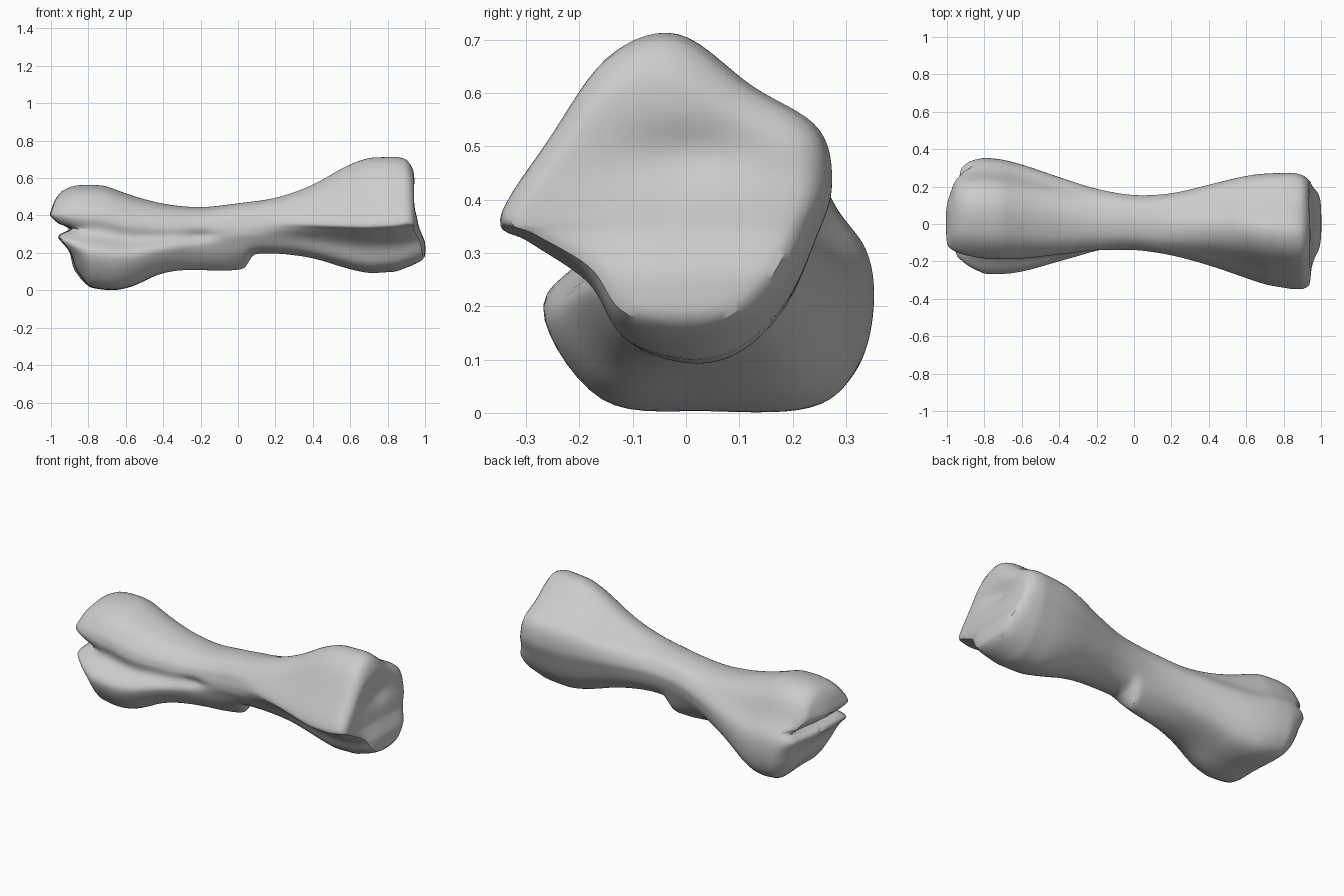
import bpy, bmesh, math
from mathutils import Vector

if "Cube" in bpy.data.objects:
    bpy.data.objects.remove(bpy.data.objects["Cube"], do_unlink=True)

AROUND = 96      # points in each ring
RINGS = 100      # rings along the shaft
CAP_RINGS = 14   # concentric rings closing each end

# Cross-sections (y, z), from the underside round the back, over the top and down the front
grooved_end = [(.05, .002), (.24, .005), (.32, .07), (.35, .18), (.34, .29), (.28, .38), (.21, .51),
               (.09, .565), (-.07, .535), (-.16, .45), (-.185, .38), (-.175, .3), (-.27, .19), (-.155, .02)]
middle = [(0, 0), (.08, .03), (.13, .1), (.15, .17), (.15, .22), (.12, .28), (.07, .31),
          (0, .32), (-.07, .3), (-.115, .25), (-.13, .2), (-.135, .15), (-.125, .1), (-.08, .03)]
tall_end = [(0, .09), (.1, .115), (.185, .2), (.24, .32), (.27, .42), (.245, .53), (.12, .61),
            (-.02, .71), (-.15, .665), (-.26, .505), (-.35, .355), (-.3, .315), (-.185, .235), (-.12, .13)]

# Extents of the bone along its length: x, front, back, bottom, top
extents = [
    (-.9, -.19, .3, .1, .53), (-.86, -.24, .34, .05, .56), (-.8, -.27, .355, .015, .565),
    (-.7, -.27, .345, 0, .56), (-.6, -.26, .32, 0, .515), (-.4, -.2, .25, .1, .46),
    (-.2, -.145, .185, .16, .44), (0, -.135, .15, .19, .465),
    (.2, -.165, .16, .2, .49), (.4, -.22, .21, .175, .56),
    (.6, -.29, .26, .11, .68), (.7, -.325, .27, .09, .71), (.85, -.35, .275, .1, .715),
    (.91, -.35, .26, .13, .7), (.94, -.33, .23, .16, .64)]

# How far each end face bulges along x, by height
cleft_bulge = [(0, .05), (.08, .045), (.2, .015), (.25, -.025), (.28, -.055), (.3, -.045),
               (.33, .03), (.355, -.05), (.4, -.1), (.48, -.075), (.56, -.03)]
lip_bulge = [(.1, 0), (.15, .04), (.18, .06), (.26, .055), (.34, .02), (.45, 0), (.7, 0)]


def lookup(table, t):
    """Linear interpolation of the rows of a table by their first value."""
    if t <= table[0][0]:
        return table[0][1:]
    for a, b in zip(table, table[1:]):
        if t <= b[0]:
            f = (t - a[0]) / (b[0] - a[0])
            return [p + (q - p) * f for p, q in zip(a[1:], b[1:])]
    return table[-1][1:]


def smoothstep(a, b, t):
    t = min(max((t - a) / (b - a), 0), 1)
    return t * t * (3 - 2 * t)


def closed_spline(points):
    """Smooth closed curve through the points."""
    n, result = len(points), []
    for k in range(AROUND):
        t = k * n / AROUND
        i = int(t)
        f = t - i
        a, b, c, d = (Vector(points[(i + j) % n]) for j in (-1, 0, 1, 2))
        result.append(b + (c - a) * f / 2 + (a - 2.5 * b + 2 * c - d / 2) * f ** 2
                      + (1.5 * (b - c) + (d - a) / 2) * f ** 3)
    return result


sections = [closed_spline(p) for p in (grooved_end, middle, tall_end)]


def ring_at(x):
    """Blend the cross-sections and fit them to the extents, averaged around x on the shaft."""
    left = 1 - smoothstep(-.8, -.05, x)
    right = smoothstep(.05, .7, x)
    ring = [a * left + m * (1 - left - right) + b * right for a, m, b in zip(*sections)]
    reach = .07 * smoothstep(.8, .6, abs(x))
    samples = [lookup(extents, x + reach * k / 2) for k in range(-2, 3)]
    front, back, bottom, top = (sum(values) / len(samples) for values in zip(*samples))
    ys, zs = [p.x for p in ring], [p.y for p in ring]
    sy = (back - front) / (max(ys) - min(ys))
    sz = (top - bottom) / (max(zs) - min(zs))
    return [Vector((x, front + (p.x - min(ys)) * sy, bottom + (p.y - min(zs)) * sz)) for p in ring]


def sculpt(p):
    """Shape the end faces, the small hollows and the ridge under the shaft."""
    x, y, z = p
    if x < 0:
        rounding = 1 - .5 * smoothstep(.05, .3, y)
        x += lookup(cleft_bulge, z)[0] * smoothstep(-.76, -.9, p.x) * rounding
    else:
        rounding = math.exp(-((y - .03) / .25) ** 4)
        x += lookup(lip_bulge, z)[0] * smoothstep(.84, .94, p.x) * rounding
        hollow = math.exp(-(y / .12) ** 2 - ((z - .49) / .05) ** 2)
        x -= .025 * hollow * smoothstep(.9, .94, p.x)
    # Pit on the front
    if y < 0:
        y += .02 * math.exp(-((p.x + .2) / .08) ** 2 - ((z - .29) / .03) ** 2)
    # Ridge slanting under the shaft, stopping abruptly past the middle
    along = smoothstep(.085, .035, p.x) * smoothstep(-.5, 0, p.x)
    across = math.exp(-((p.y - .02 - .25 * p.x) / .1) ** 2)
    z -= .08 * along * across * smoothstep(.3, .22, p.z)
    return Vector((x, y, z))


def cap(ring, outward):
    """Concentric rings closing one end, slightly domed at the rim."""
    centre = sum(ring, Vector()) / len(ring)
    rings = []
    for k in range(1, CAP_RINGS):
        s = 1 - k / CAP_RINGS
        dome = Vector((outward * (1 - s ** 4), 0, 0))
        rings.append([centre + (p - centre) * s + dome for p in ring])
    return rings


# Bone: end cap, shaft, end cap
first, last = extents[0][0], extents[-1][0]
shaft = [ring_at(first + (last - first) * k / RINGS) for k in range(RINGS + 1)]
loops = cap(shaft[0], -.01)[::-1] + shaft + cap(shaft[-1], .006)

bm = bmesh.new()
rows = [[bm.verts.new(sculpt(p)) for p in loop] for loop in loops]
for a, b in zip(rows, rows[1:]):
    for i in range(AROUND):
        j = (i + 1) % AROUND
        bm.faces.new((a[i], a[j], b[j], b[i]))
for row in (rows[0], rows[-1]):
    middle_point = bm.verts.new(sum((v.co for v in row), Vector()) / AROUND)
    for i in range(AROUND):
        bm.faces.new((row[i], row[(i + 1) % AROUND], middle_point))
bmesh.ops.recalc_face_normals(bm, faces=bm.faces)
mesh = bpy.data.meshes.new("bone")
bm.to_mesh(mesh)
bm.free()

bone = bpy.data.objects.new("bone", mesh)
bpy.context.collection.objects.link(bone)
soften = bone.modifiers.new("soften", "SMOOTH")
soften.factor = .5
soften.iterations = 4

# Single pale grey colour
grey = bpy.data.materials.new("pale grey")
grey.use_nodes = True
colour = (.6, .6, .6, 1)
grey.diffuse_color = colour
grey.node_tree.nodes["Principled BSDF"].inputs["Base Color"].default_value = colour
mesh.materials.append(grey)

bpy.context.view_layer.objects.active = bone
bone.select_set(True)
bpy.ops.object.shade_smooth_by_angle(angle=math.radians(50))
